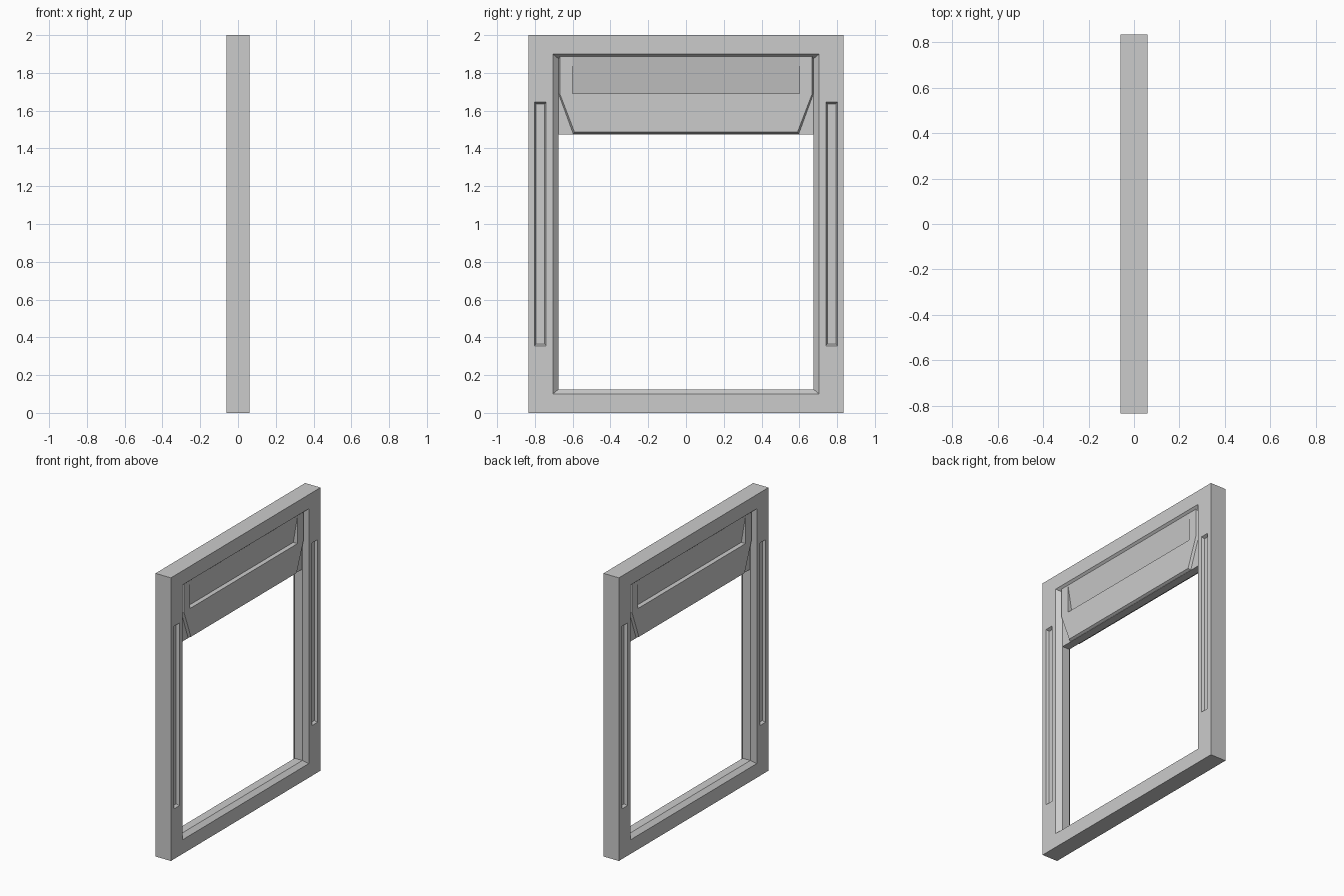
import bpy, bmesh

if "Cube" in bpy.data.objects:
    bpy.data.objects.remove(bpy.data.objects["Cube"])


def loft(name, sections):
    """Closed solid through matching outlines; every point is (x, y, z)."""
    bm = bmesh.new()
    rings = [[bm.verts.new(p) for p in s] for s in sections]
    n = len(rings[0])
    for a, b in zip(rings, rings[1:]):
        for i in range(n):
            j = (i + 1) % n
            bm.faces.new((a[i], a[j], b[j], b[i]))
    bm.faces.new(rings[0])
    bm.faces.new(rings[-1])
    bmesh.ops.recalc_face_normals(bm, faces=bm.faces)
    mesh = bpy.data.meshes.new(name)
    bm.to_mesh(mesh)
    bm.free()
    ob = bpy.data.objects.new(name, mesh)
    bpy.context.collection.objects.link(ob)
    return ob


def rect(x, y0, y1, z0, z1):
    return [(x, y0, z0), (x, y1, z0), (x, y1, z1), (x, y0, z1)]


def cut(target, cutter):
    cutter.hide_render = True
    mod = target.modifiers.new("cut", 'BOOLEAN')
    mod.operation = 'DIFFERENCE'
    mod.solver = 'EXACT'
    mod.object = cutter
    bpy.context.view_layer.objects.active = target
    bpy.ops.object.modifier_apply(modifier=mod.name)
    bpy.data.objects.remove(cutter)


# Outer frame with an opening chamfered from both faces
frame = loft("frame", [rect(x, -0.835, 0.835, 0, 2) for x in (-0.06, 0.06)])
opening = [(-0.072, 0.717, 0.09, 1.91), (-0.03, 0.675, 0.125, 1.875),
           (0.03, 0.675, 0.125, 1.875), (0.072, 0.717, 0.09, 1.91)]
cut(frame, loft("opening_cutter", [rect(x, -y, y, a, b) for x, y, a, b in opening]))

# Long tapered grooves in each upright, on both faces
for side in (-1, 1):
    for s in (-1, 1):
        cut(frame, loft("groove_cutter", [
            rect(side * 0.08, s * 0.732, s * 0.81, 0.345, 1.655),
            rect(side * 0.04, s * 0.748, s * 0.794, 0.365, 1.635)]))

# Backing panel across the top of the opening
loft("header_panel", [rect(x, -0.676, 0.676, 1.475, 1.88) for x in (-0.028, 0.028)])


# Raised plate with slanted lower corners and tapered edges, one per face
def plate_outline(x, w, b, zb):
    return [(x, -w, 1.892), (x, -w, 1.69), (x, -b, zb),
            (x, b, zb), (x, w, 1.69), (x, w, 1.892)]


for side, label in ((1, "right"), (-1, "left")):
    plate = loft("header_plate_" + label, [
        plate_outline(0, 0.675, 0.597, 1.477),
        plate_outline(side * 0.028, 0.675, 0.597, 1.477),
        plate_outline(side * 0.045, 0.668, 0.59, 1.486)])
    # Recess whose back leans outward to the top
    cut(plate, loft("screen_cutter", [
        [(side * x, y, z) for x, z in
         ((0.012, 1.69), (0.08, 1.69), (0.08, 1.93), (0.053, 1.93))]
        for y in (-0.6, 0.6)]))
    # The backing panel gets the same recess
    cut(bpy.data.objects["header_panel"], loft("panel_cutter", [
        [(side * x, y, z) for x, z in
         ((0.012, 1.69), (0.08, 1.69), (0.08, 1.93), (0.053, 1.93))]
        for y in (-0.6, 0.6)]))
